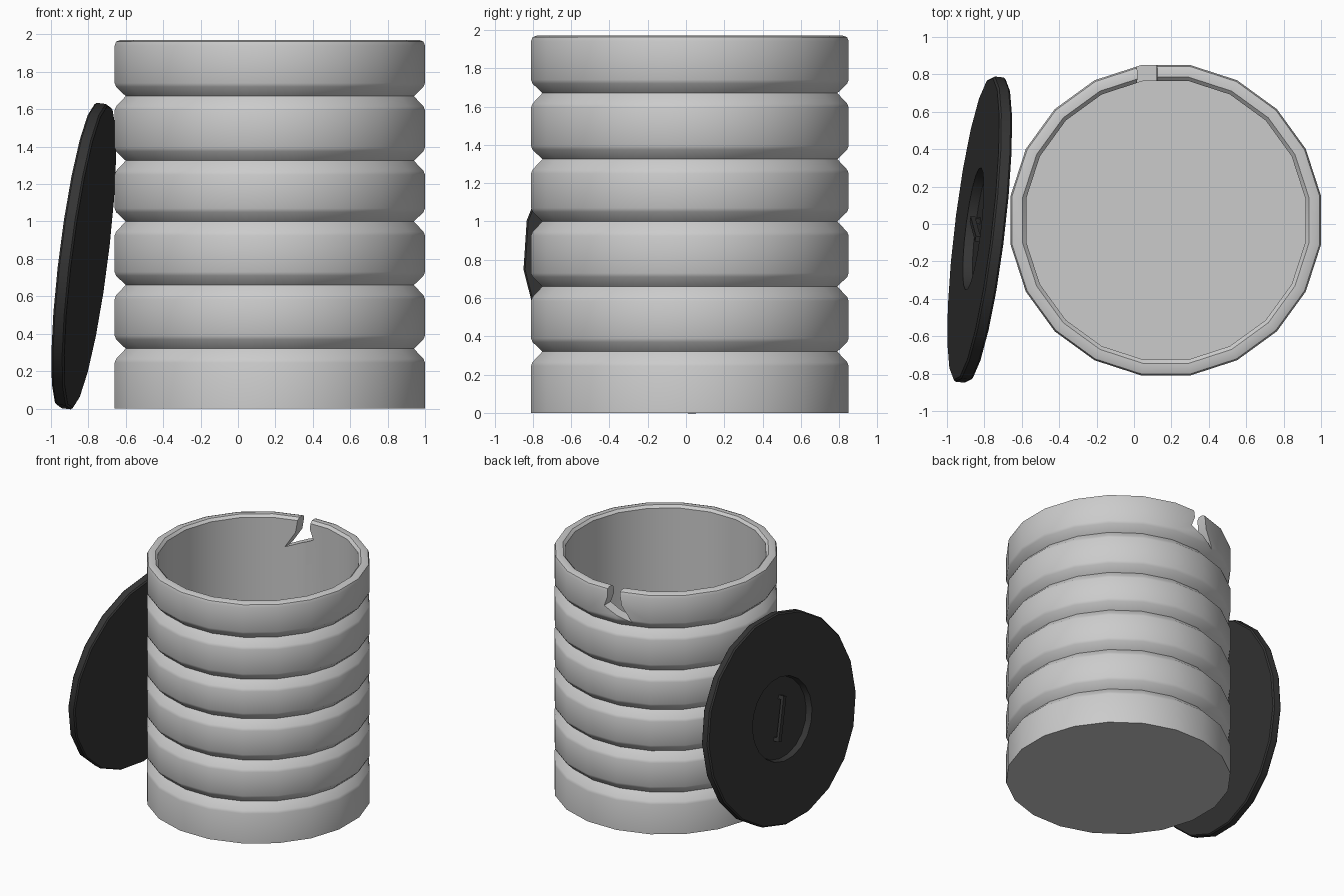
import bpy, bmesh, math
from mathutils import Matrix, Vector

if "Cube" in bpy.data.objects:
    bpy.data.objects.remove(bpy.data.objects["Cube"])

SIDES = 20

def finish(name, bm):
    bmesh.ops.recalc_face_normals(bm, faces=bm.faces[:])
    me = bpy.data.meshes.new(name)
    bm.to_mesh(me)
    bm.free()
    ob = bpy.data.objects.new(name, me)
    bpy.context.collection.objects.link(ob)
    return ob

def lathe(name, profile, phase):
    """Revolve (radius, z) points; both ends lie on the axis."""
    bm = bmesh.new()
    rings = []
    for r, z in profile:
        if r == 0:
            rings.append([bm.verts.new((0, 0, z))] * SIDES)
        else:
            rings.append([bm.verts.new((r * math.cos(phase + i * math.tau / SIDES),
                                        r * math.sin(phase + i * math.tau / SIDES), z))
                          for i in range(SIDES)])
    for a, b in zip(rings, rings[1:]):
        for i in range(SIDES):
            j = (i + 1) % SIDES
            quad = [a[i], a[j], b[j], b[i]]
            bm.faces.new(list(dict.fromkeys(quad)))
    return finish(name, bm)

def activate(ob):
    bpy.ops.object.select_all(action='DESELECT')
    ob.select_set(True)
    bpy.context.view_layer.objects.active = ob

def smooth(ob):
    activate(ob)
    bpy.ops.object.shade_smooth_by_angle(angle=math.radians(28))

# Ribbed canister: outer wall with V grooves, then rim, inner wall and floor
R, GROOVE, INNER, TOP = 0.84, 0.78, 0.755, 1.97
profile = [(0, 0), (R, 0)]
for z in (0.32, 0.66, 1.0, 1.325, 1.67):
    profile += [(R - 0.008, z - 0.055), (GROOVE, z), (R - 0.008, z + 0.05), (R, z + 0.07)]
    profile.insert(-3, (R - 0.008, z - 0.055))
    profile[-5] = (R, z - 0.075)
profile += [(R, TOP - 0.03), (R - 0.008, TOP - 0.008), (R - 0.03, TOP),
            (INNER + 0.02, TOP), (INNER, TOP - 0.02), (INNER, 0.06), (0, 0.06)]
canister = lathe("canister", profile, math.pi / SIDES)
canister.location = (0.17, 0.02, 0)

# Torn notch in the back of the rim
bm = bmesh.new()
outline = [(0.03, 2.05), (0.13, 2.05), (0.12, 1.9), (0.15, 1.82),
           (0.09, 1.79), (-0.08, 1.72), (0.0, 1.85)]
face = bm.faces.new([bm.verts.new((x, 0.6, z)) for x, z in outline])
ext = bmesh.ops.extrude_face_region(bm, geom=[face])
bmesh.ops.translate(bm, vec=(-0.0, 0.4, 0),
                    verts=[v for v in ext["geom"] if isinstance(v, bmesh.types.BMVert)])
cutter = finish("notch_cutter", bm)
cutter.hide_render = True
activate(canister)
mod = canister.modifiers.new("notch", 'BOOLEAN')
mod.operation, mod.solver, mod.object = 'DIFFERENCE', 'EXACT', cutter
bpy.ops.object.modifier_apply(modifier=mod.name)
bpy.data.objects.remove(cutter)
smooth(canister)

# Frame of the lid leaning on the left of the canister (local z points outward)
n = Vector((-1, 0.12, 0.125)).normalized()
up = (Vector((0, 0, 1)) - n * n.z).normalized()
side = up.cross(n)
frame = Matrix((side, up, n)).transposed().to_4x4()
frame.translation = (-0.825, -0.03, 0.815)

dark = bpy.data.materials.new("dark_lid")
dark.diffuse_color = (0.035, 0.035, 0.035, 1)
dark.use_nodes = True
dark.node_tree.nodes["Principled BSDF"].inputs["Base Color"].default_value = dark.diffuse_color

# Lid disc with a round recess in its outer face
lid = lathe("lid", [(0, -0.035), (0.815, -0.035), (0.825, -0.025), (0.825, 0.025),
                    (0.815, 0.035), (0.33, 0.035), (0.32, -0.015), (0, -0.015)],
            math.radians(13.6))
lid.matrix_world = frame
lid.data.materials.append(dark)
smooth(lid)

# Pull handle in the recess: one bar on two legs
bm = bmesh.new()
for y, z, ly, lz in ((0, 0.025, 0.35, 0.025), (0.16, 0, 0.03, 0.05), (-0.16, 0, 0.03, 0.05)):
    bmesh.ops.create_cube(bm, size=1, matrix=Matrix.Translation((0, y, z)) @
                          Matrix.Diagonal((0.03, ly, lz, 1)))
handle = finish("lid_handle", bm)
handle.matrix_world = frame @ Matrix.Rotation(math.radians(-17), 4, 'Z')
handle.data.materials.append(dark)
